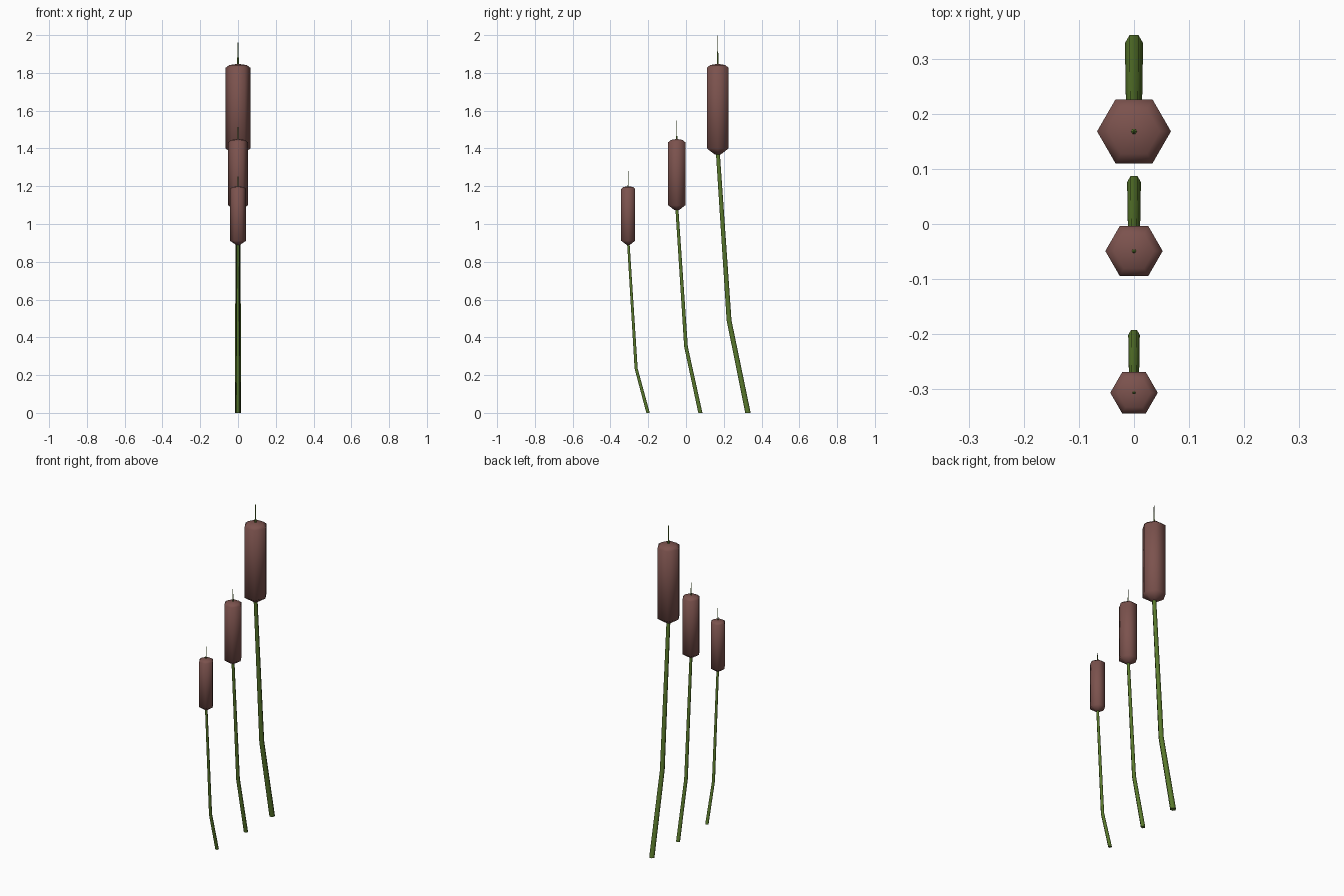
import bpy, bmesh, math

if "Cube" in bpy.data.objects:
    bpy.data.objects.remove(bpy.data.objects["Cube"])


def material(name, color):
    m = bpy.data.materials.new(name)
    m.diffuse_color = color
    m.use_nodes = True
    m.node_tree.nodes["Principled BSDF"].inputs["Base Color"].default_value = m.diffuse_color
    return m


GREEN = material("stem_green", (0.10, 0.19, 0.025, 1))
BROWN = material("head_brown", (0.20, 0.085, 0.075, 1))
SIDES = 6


def loft(name, rings, mat, angle):
    """Hexagonal skin through (y, z, radius) rings; zero radius makes a point."""
    bm = bmesh.new()
    loops = []
    for y, z, r in rings:
        n = SIDES if r > 0 else 1
        loops.append([bm.verts.new((r * math.cos(math.tau * i / SIDES) if r else 0,
                                    y + r * math.sin(math.tau * i / SIDES), z))
                      for i in range(n)])
    for a, b in zip(loops, loops[1:]):
        for i in range(SIDES):
            j = (i + 1) % SIDES
            if len(b) == 1:
                bm.faces.new((a[i], a[j], b[0]))
            else:
                bm.faces.new((a[i], a[j], b[j], b[i]))
    bm.faces.new(loops[0][::-1])
    if len(loops[-1]) > 1:
        bm.faces.new(loops[-1])
    bmesh.ops.recalc_face_normals(bm, faces=bm.faces)
    me = bpy.data.meshes.new(name)
    bm.to_mesh(me)
    bm.free()
    ob = bpy.data.objects.new(name, me)
    bpy.context.collection.objects.link(ob)
    me.materials.append(mat)
    bpy.context.view_layer.objects.active = ob
    ob.select_set(True)
    bpy.ops.object.shade_smooth_by_angle(angle=math.radians(angle))
    ob.select_set(False)


def cattail(size, base_y, bend, y, z0, z1, tip, r, stem_r):
    # bent, tapering stem
    loft(size + "_stem", [(base_y, 0, stem_r), (*bend, stem_r * 0.9),
                          (y, z0 + 0.02, stem_r * 0.72)], GREEN, 65)
    # seed head with bevelled ends
    loft(size + "_head", [(y, z0, r * 0.25), (y, z0 + r * 0.5, r),
                          (y, z1 - r * 0.33, r), (y, z1 - r * 0.1, r * 0.7),
                          (y, z1, 0)], BROWN, 65)
    # thin spike on top
    loft(size + "_spike", [(y, z1 - 0.02, stem_r * 0.35), (y, tip, 0)], GREEN, 65)


cattail("large", 0.328, (0.228, 0.49), 0.168, 1.367, 1.848, 2.0, 0.067, 0.0165)
cattail("medium", 0.076, (0.0, 0.35), -0.049, 1.073, 1.45, 1.55, 0.052, 0.0125)
cattail("small", -0.201, (-0.264, 0.235), -0.306, 0.89, 1.20, 1.29, 0.043, 0.0105)
